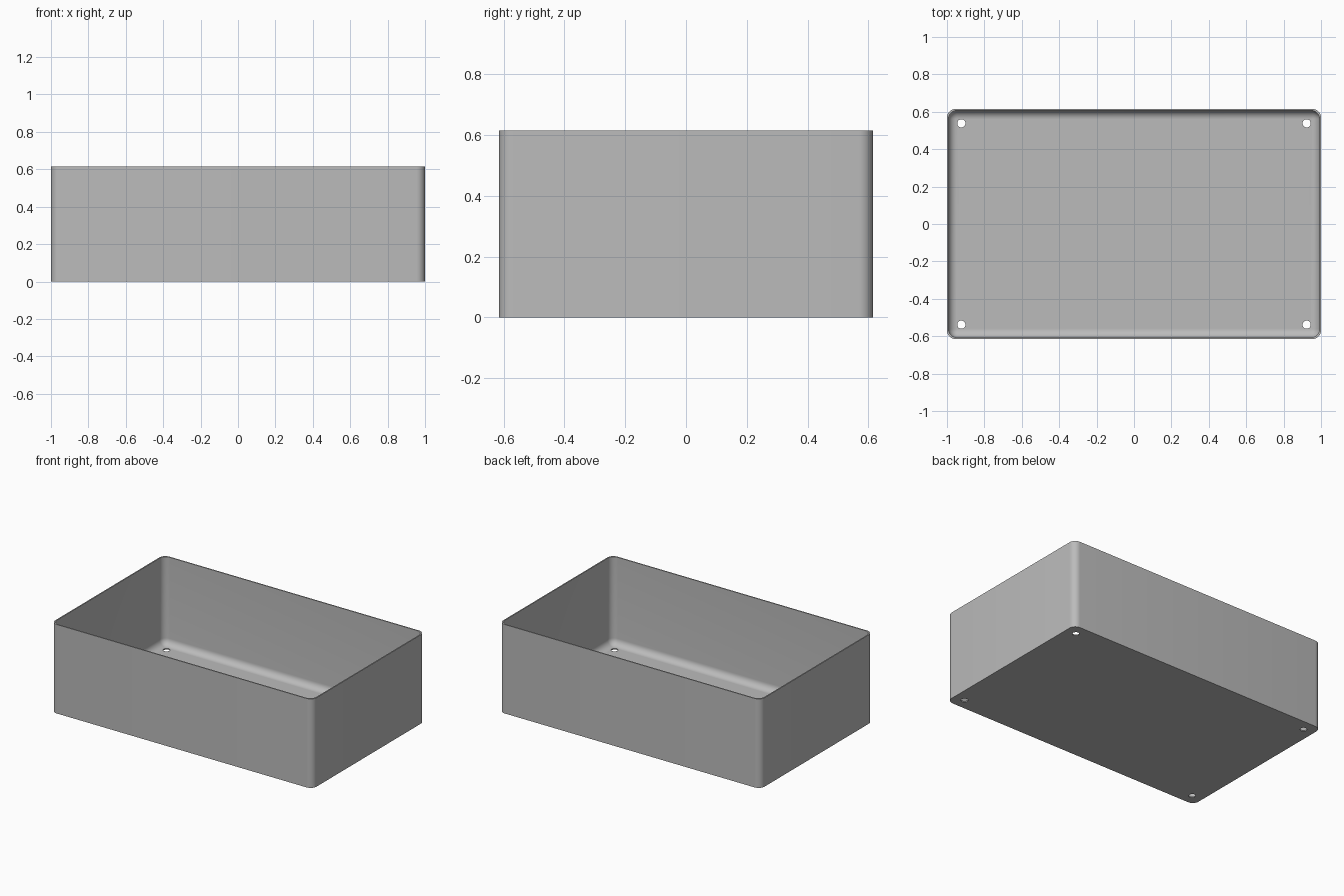
import bpy, bmesh
from math import sin, cos, pi

cube = bpy.data.objects.get("Cube")
if cube:
    bpy.data.objects.remove(cube)

HALF_X, HALF_Y, HEIGHT = 1.0, 0.615, 0.615
WALL = 0.008       # wall and floor thickness
RADIUS = 0.046     # corner and floor fillet radius
STEPS = 8          # segments per quarter round

grey = bpy.data.materials.new("plain grey")
grey.use_nodes = True
colour = (0.5, 0.5, 0.5, 1)
grey.diffuse_color = colour
grey.node_tree.nodes["Principled BSDF"].inputs["Base Color"].default_value = colour


def ring(bm, inset, radius, z):
    """Rounded rectangle of vertices at height z."""
    verts = []
    for corner, (sx, sy) in enumerate([(1, 1), (-1, 1), (-1, -1), (1, -1)]):
        cx = sx * (HALF_X - inset - radius)
        cy = sy * (HALF_Y - inset - radius)
        for i in range(STEPS + 1):
            a = (corner + i / STEPS) * pi / 2
            verts.append(bm.verts.new((cx + radius * cos(a), cy + radius * sin(a), z)))
    return verts


# Open tray: outer wall, rim, inner wall, then fillet down to the floor
bm = bmesh.new()
rings = [ring(bm, 0, RADIUS, 0), ring(bm, 0, RADIUS, HEIGHT), ring(bm, WALL, RADIUS, HEIGHT)]
for i in range(STEPS + 1):
    a = i / STEPS * pi / 2
    shift = RADIUS * (1 - cos(a))
    rings.append(ring(bm, WALL + shift, RADIUS - shift, WALL + RADIUS * (1 - sin(a))))
for low, high in zip(rings, rings[1:]):
    n = len(low)
    for i in range(n):
        j = (i + 1) % n
        bm.faces.new((low[i], low[j], high[j], high[i]))
bm.faces.new(rings[0][::-1])
bm.faces.new(rings[-1])
bmesh.ops.remove_doubles(bm, verts=bm.verts, dist=1e-5)
bmesh.ops.recalc_face_normals(bm, faces=bm.faces)
mesh = bpy.data.meshes.new("tray")
bm.to_mesh(mesh)
bm.free()
mesh.materials.append(grey)
tray = bpy.data.objects.new("tray", mesh)
bpy.context.collection.objects.link(tray)

# Screw holes in the four floor corners
for sx in (-1, 1):
    for sy in (-1, 1):
        bpy.ops.mesh.primitive_cylinder_add(vertices=32, radius=0.022, depth=0.1,
                                            location=(sx * 0.923, sy * 0.538, 0))
        cutter = bpy.context.object
        cutter.name = "hole_cutter"
        cutter.data.materials.append(grey)
        cut = tray.modifiers.new("screw_hole", "BOOLEAN")
        cut.object, cut.operation, cut.solver = cutter, "DIFFERENCE", "EXACT"
        bpy.context.view_layer.objects.active = tray
        bpy.ops.object.modifier_apply(modifier=cut.name)
        bpy.data.objects.remove(cutter)

bpy.ops.object.select_all(action="DESELECT")
tray.select_set(True)
bpy.context.view_layer.objects.active = tray
bpy.ops.object.shade_smooth_by_angle(angle=pi / 6)
